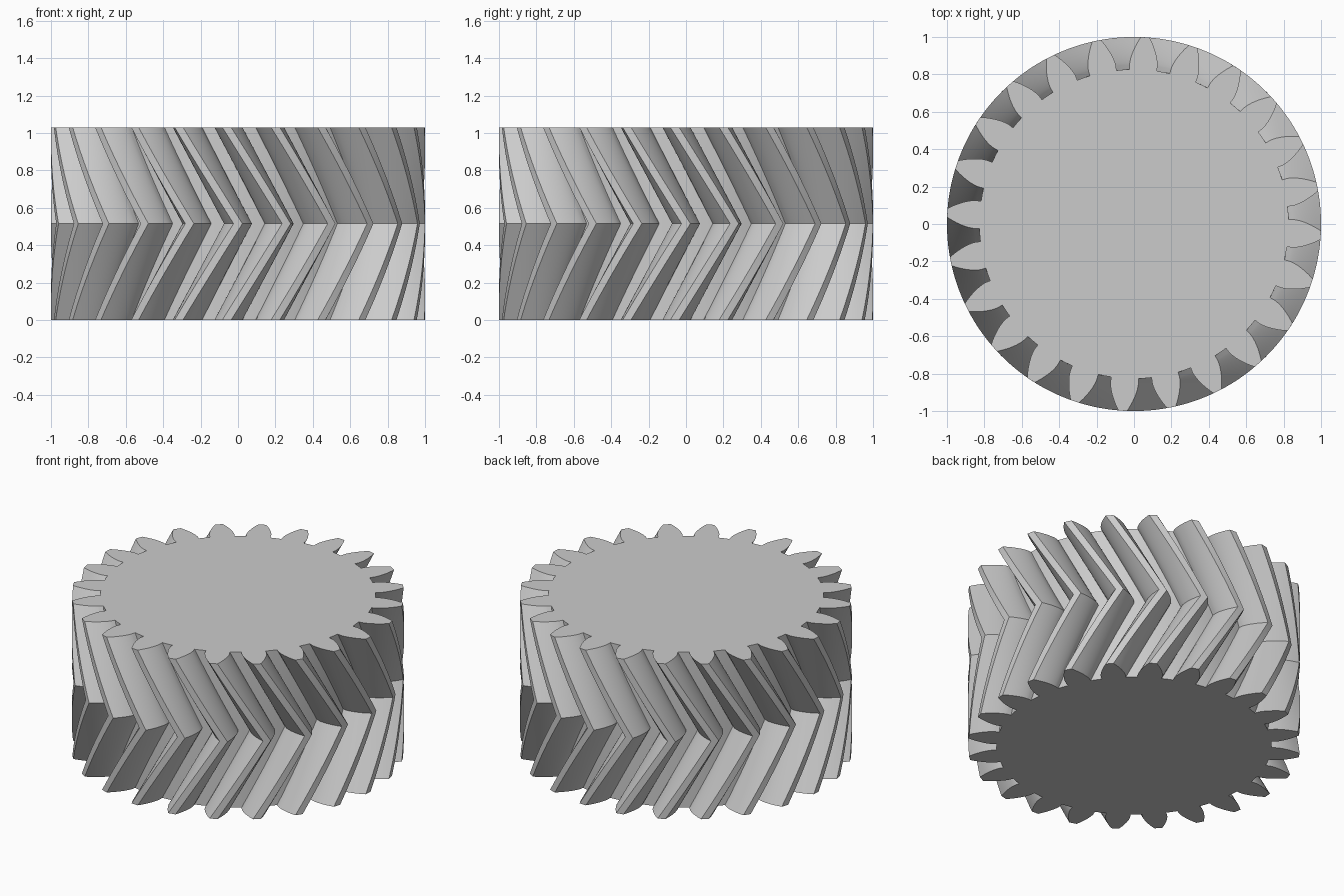
import bpy
import bmesh
from math import acos, atan2, cos, pi, radians, sin, sqrt, tan

cube = bpy.data.objects.get("Cube")
if cube:
    bpy.data.objects.remove(cube, do_unlink=True)

# Gear proportions
TEETH = 24
HEIGHT = 1.03
TIP_R = 1.0
MODULE = 2 * TIP_R / (TEETH + 2)
PITCH_R = MODULE * TEETH / 2
ROOT_R = PITCH_R - 1.25 * MODULE
HELIX = radians(30)
PRESSURE = atan2(tan(radians(20)), cos(HELIX))
BASE_R = PITCH_R * cos(PRESSURE)
TWIST = HEIGHT / 2 * tan(HELIX) / PITCH_R
FLANK_STEPS = 8
HELIX_STEPS = 12


def half_angle(r):
    """Half the angular thickness of a tooth at radius r (involute flank)."""
    a = acos(min(1, BASE_R / max(r, BASE_R)))
    return pi / (2 * TEETH) + (tan(PRESSURE) - PRESSURE) - (tan(a) - a)


# One tooth as (radius, angle), then repeated around the circle
radii = [ROOT_R] + [BASE_R + (TIP_R - BASE_R) * (i / FLANK_STEPS) ** 1.5
                    for i in range(FLANK_STEPS + 1)]
flank = [(r, half_angle(r)) for r in radii]
tooth = [(r, -a) for r, a in flank] + [(TIP_R, 0)] + flank[::-1]
tooth.append((ROOT_R, pi / TEETH))
profile = [(r, a + 2 * pi * k / TEETH) for k in range(TEETH) for r, a in tooth]

# Stack the profile, twisting one way up to mid height and back again
bm = bmesh.new()
rings = []
for step in range(2 * HELIX_STEPS + 1):
    t = step / HELIX_STEPS
    turn = -TWIST * abs(1 - t)
    rings.append([bm.verts.new((r * cos(a + turn), r * sin(a + turn), t * HEIGHT / 2))
                  for r, a in profile])
n = len(profile)
for low, high in zip(rings, rings[1:]):
    for i in range(n):
        j = (i + 1) % n
        bm.faces.new((low[i], low[j], high[j], high[i]))

# Flat end faces
bm.faces.new(rings[0][::-1])
bm.faces.new(rings[-1])

mesh = bpy.data.meshes.new("herringbone_gear")
bm.to_mesh(mesh)
bm.free()
gear = bpy.data.objects.new("herringbone_gear", mesh)
bpy.context.collection.objects.link(gear)

# Plain grey material
grey = bpy.data.materials.new("light_grey")
grey.use_nodes = True
colour = (0.6, 0.6, 0.6, 1)
grey.diffuse_color = colour
grey.node_tree.nodes["Principled BSDF"].inputs["Base Color"].default_value = colour
mesh.materials.append(grey)

# Smooth flanks with sharp tooth edges
bpy.ops.object.select_all(action="DESELECT")
gear.select_set(True)
bpy.context.view_layer.objects.active = gear
bpy.ops.object.shade_smooth_by_angle(angle=radians(30))
